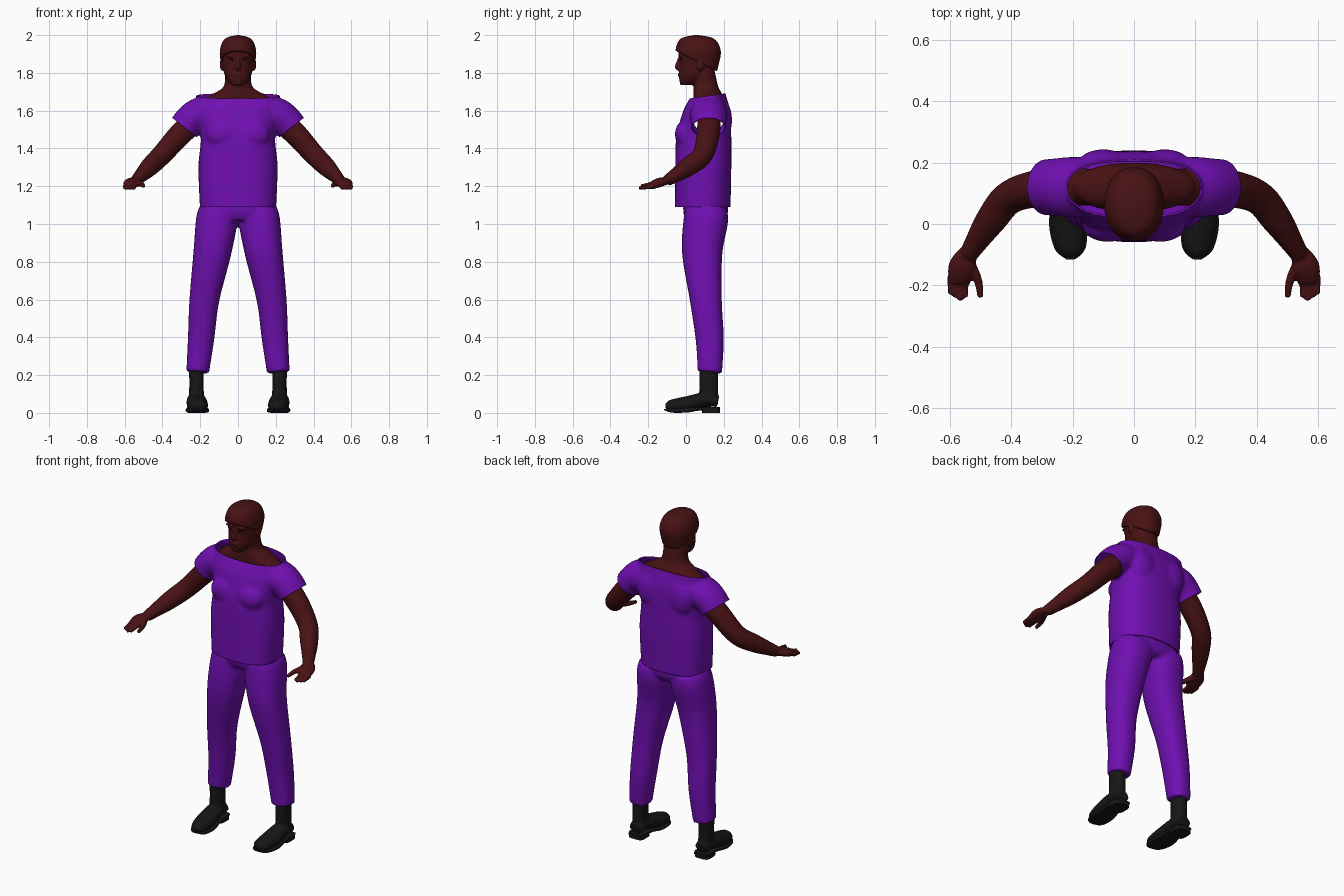
import bpy, bmesh
from math import cos, sin, tau, copysign
from mathutils import Vector, Matrix

cube = bpy.data.objects.get("Cube")
if cube:
    bpy.data.objects.remove(cube, do_unlink=True)

LEFT, RIGHT = 1, -1
BACKWARD, UPWARD = Vector((0, 1, 0)), Vector((0, 0, 1))


def material(name, red, green, blue):
    result = bpy.data.materials.new(name)
    result.use_nodes = True
    result.diffuse_color = (red, green, blue, 1)
    shader = result.node_tree.nodes["Principled BSDF"]
    shader.inputs["Base Color"].default_value = result.diffuse_color
    shader.inputs["Roughness"].default_value = 0.8
    return result


SKIN = material("dark brown skin", 0.065, 0.006, 0.007)
CLOTH = material("purple cloth", 0.16, 0.005, 0.44)
BLACK = material("black leather", 0.008, 0.008, 0.008)


def resample(rows, steps):
    """Catmull-Rom interpolation through rows of numbers."""
    points = [Vector(row) for row in rows]
    padded = [points[0], *points, points[-1]]
    result = []
    for before, start, end, after in zip(padded, padded[1:], padded[2:], padded[3:]):
        for step in range(steps):
            t = step / steps
            leave, arrive = (end - before) / 2, (after - start) / 2
            bend = 3 * (end - start) - 2 * leave - arrive
            twist = 2 * (start - end) + leave + arrive
            result.append(start + t * (leave + t * (bend + t * twist)))
    return result + [points[-1]]


def loft(bm, rings, power, sides=32):
    """Skin closed superellipse rings given as (centre, half axis, half axis)."""
    def rounded(value):
        return copysign(abs(value) ** (2 / power), value)

    angles = [tau * i / sides for i in range(sides)]
    loops = [[bm.verts.new(centre + across * rounded(cos(a)) + along * rounded(sin(a)))
              for a in angles] for centre, across, along in rings]
    for lower, upper in zip(loops, loops[1:]):
        for i in range(sides):
            bm.faces.new((lower[i - 1], lower[i], upper[i], upper[i - 1]))
    bm.faces.new(loops[0])
    bm.faces.new(loops[-1])


def stack(bm, rows, x=0, power=2.2, steps=6):
    """Upright form from rows of (z, front y, back y, half width)."""
    rings = []
    for z, front, back, width in resample(rows, steps):
        rings.append((Vector((x, (front + back) / 2, z)), Vector((width, 0, 0)),
                      BACKWARD * (back - front) / 2))
    loft(bm, rings, power)


def limb(bm, rows, side=LEFT, along=BACKWARD, flat=1, power=2, steps=6):
    """Tube through rows of (x, y, z, radius), mirrored for the right side."""
    rows = resample(rows, steps)
    centres = [Vector((side * x, y, z)) for x, y, z, radius in rows]
    rings = []
    for i, row in enumerate(rows):
        ahead = centres[min(i + 1, len(centres) - 1)]
        tangent = (ahead - centres[max(i - 1, 0)]).normalized()
        axis = (along - tangent * along.dot(tangent)).normalized()
        rings.append((centres[i], axis.cross(tangent) * row[3], axis * row[3] * flat))
    loft(bm, rings, power)


def ball(bm, place, size):
    bmesh.ops.create_uvsphere(bm, u_segments=20, v_segments=12, radius=1,
                              matrix=Matrix.LocRotScale(Vector(place), None, Vector(size)))


def finish(name, bm, surface, voxel=0, relax=4):
    """Make an object; with a voxel size, fuse its volumes into one skin."""
    bmesh.ops.recalc_face_normals(bm, faces=bm.faces)
    mesh = bpy.data.meshes.new(name)
    bm.to_mesh(mesh)
    bm.free()
    part = bpy.data.objects.new(name, mesh)
    bpy.context.scene.collection.objects.link(part)
    if voxel:
        fuse = part.modifiers.new("fuse", 'REMESH')
        fuse.mode, fuse.voxel_size = 'VOXEL', voxel
        smooth = part.modifiers.new("relax", 'SMOOTH')
        smooth.factor, smooth.iterations = 0.5, relax
        graph = bpy.context.evaluated_depsgraph_get()
        fused = bpy.data.meshes.new_from_object(part.evaluated_get(graph))
        part.modifiers.clear()
        part.data = fused
    part.data.materials.clear()
    part.data.materials.append(surface)
    bpy.ops.object.select_all(action='DESELECT')
    part.select_set(True)
    bpy.context.view_layer.objects.active = part
    bpy.ops.object.shade_smooth_by_angle(angle=0.8)
    return part


def cut(bm, place, outward, chosen=lambda centre: True):
    """Slice away the side the normal points to, among the chosen faces."""
    faces = [face for face in bm.faces if chosen(face.calc_center_median())]
    geometry = set(faces)
    for face in faces:
        geometry.update(face.edges, face.verts)
    bmesh.ops.bisect_plane(bm, geom=list(geometry), plane_co=place, plane_no=outward,
                           clear_outer=True)


# Body: neck and shoulders, then the head with nose and mouth
body = bmesh.new()
stack(body, [(1.55, .04, .19, .17), (1.64, .04, .2, .2), (1.69, .04, .19, .13),
             (1.73, .04, .17, .075), (1.82, .03, .15, .07)])
stack(body, [(1.735, -.03, .03, .03), (1.78, -.037, .12, .067), (1.85, -.033, .16, .082),
             (1.93, -.04, .17, .087), (1.98, 0, .14, .05)])
limb(body, [(0, -.03, 1.89, .007), (0, -.04, 1.86, .01), (0, -.045, 1.83, .014),
            (0, -.03, 1.82, .01)])
ball(body, (0, -.034, 1.79), (.025, .01, .01))
for side in (LEFT, RIGHT):
    # Brows and ears
    ball(body, (side * .034, -.028, 1.89), (.03, .01, .007))
    ball(body, (side * .086, .077, 1.845), (.01, .02, .034))
    # Arm, palm, fingers and thumb
    limb(body, [(.14, .12, 1.6, .06), (.28, .12, 1.5, .062), (.4, .09, 1.37, .055),
                (.465, .015, 1.305, .05), (.515, -.06, 1.255, .037), (.54, -.1, 1.23, .03)], side)
    limb(body, [(.54, -.09, 1.23, .03), (.56, -.14, 1.22, .045), (.57, -.19, 1.2, .035)],
         side, UPWARD, flat=.55)
    for finger in range(4):
        x = .55 + .016 * finger
        tip = -.25 + .01 * abs(finger - 1)
        limb(body, [(x, -.17, 1.2, .012), (x, tip, 1.19, .009)], side, UPWARD)
    limb(body, [(.54, -.12, 1.22, .018), (.51, -.18, 1.21, .014), (.5, -.24, 1.2, .01)],
         side, UPWARD)
finish("body", body, SKIN, voxel=.0055, relax=3)

# Hair: a cap with a hairline sloping down to the nape
hair = bmesh.new()
stack(hair, [(1.76, -.03, .15, .07), (1.85, -.05, .175, .09), (1.92, -.056, .184, .096),
             (1.98, -.03, .15, .07), (2, .04, .07, .01)])
cut(hair, (0, -.05, 1.915), (0, -.5, -1))
bmesh.ops.holes_fill(hair, edges=[edge for edge in hair.edges if edge.is_boundary])
finish("hair", hair, SKIN, voxel=.006, relax=3)

# Eyes
eyes = bmesh.new()
for side in (LEFT, RIGHT):
    ball(eyes, (side * .034, -.027, 1.872), (.013, .008, .005))
finish("eyes", eyes, BLACK)

# Shirt: torso, chest and sleeves fused, then opened at neck, hem and cuffs
torso = bmesh.new()
stack(torso, [(1.05, -.06, .235, .2), (1.3, -.057, .24, .21), (1.45, -.052, .24, .197),
              (1.59, -.018, .235, .215), (1.68, .026, .212, .22), (1.74, .03, .2, .22)],
      power=2.5)
for side in (LEFT, RIGHT):
    ball(torso, (side * .085, -.005, 1.475), (.085, .054, .075))
    ball(torso, (side * .1, .2, 1.55), (.08, .044, .1))
    limb(torso, [(.13, .12, 1.595, .085), (.2, .12, 1.58, .09), (.25, .12, 1.55, .086),
                 (.3, .12, 1.49, .082)], side, flat=1.1)
shirt = finish("shirt", torso, CLOTH, voxel=.009, relax=6)
opened = bmesh.new()
opened.from_mesh(shirt.data)
cut(opened, (0, .1, 1.676), (0, -.14, 1))
cut(opened, (0, 0, 1.09), -UPWARD)
for side in (LEFT, RIGHT):
    cut(opened, (side * .283, 0, 1.51), (side * .62, 0, -.78),
        lambda centre: centre.x * side > .2 and centre.z > 1.42)
opened.to_mesh(shirt.data)
opened.free()
shell = shirt.modifiers.new("cloth thickness", 'SOLIDIFY')
shell.thickness, shell.offset = .006, -1

# Trousers: waist and two tapering legs
trousers = bmesh.new()
stack(trousers, [(1.02, 0, .2, .16), (1.06, -.014, .222, .193), (1.12, -.014, .222, .19)])
for side in (LEFT, RIGHT):
    limb(trousers, [(.213, .125, .215, .06), (.21, .127, .25, .062), (.195, .125, .4, .07),
                    (.178, .105, .6, .079), (.136, .086, .85, .1), (.112, .105, 1.02, .11),
                    (.1, .11, 1.08, .1)], side, flat=1.07, power=2.3)
finish("trousers", trousers, CLOTH, voxel=.009)

# Boots: shaft and upper, then sole and heel
for side, label in ((LEFT, "left"), (RIGHT, "right")):
    boot = bmesh.new()
    stack(boot, [(.05, .07, .17, .042), (.15, .07, .17, .038), (.25, .07, .17, .04)], side * .22)
    limb(boot, [(.22, .17, .06, .04), (.22, .1, .07, .05), (.215, 0, .045, .056),
                (.207, -.08, .035, .045), (.205, -.108, .03, .02)], side, UPWARD, flat=.75)
    finish(label + "_boot", boot, BLACK, voxel=.006)
    sole = bmesh.new()
    limb(sole, [(.22, .18, .023, .04), (.218, .08, .023, .05), (.215, 0, .014, .062),
                (.207, -.08, .013, .05), (.205, -.115, .018, .015)], side, UPWARD,
         flat=.2, power=4)
    stack(sole, [(0, .085, .18, .047), (.03, .08, .18, .049)], side * .22, power=4, steps=1)
    finish(label + "_sole", sole, BLACK)
